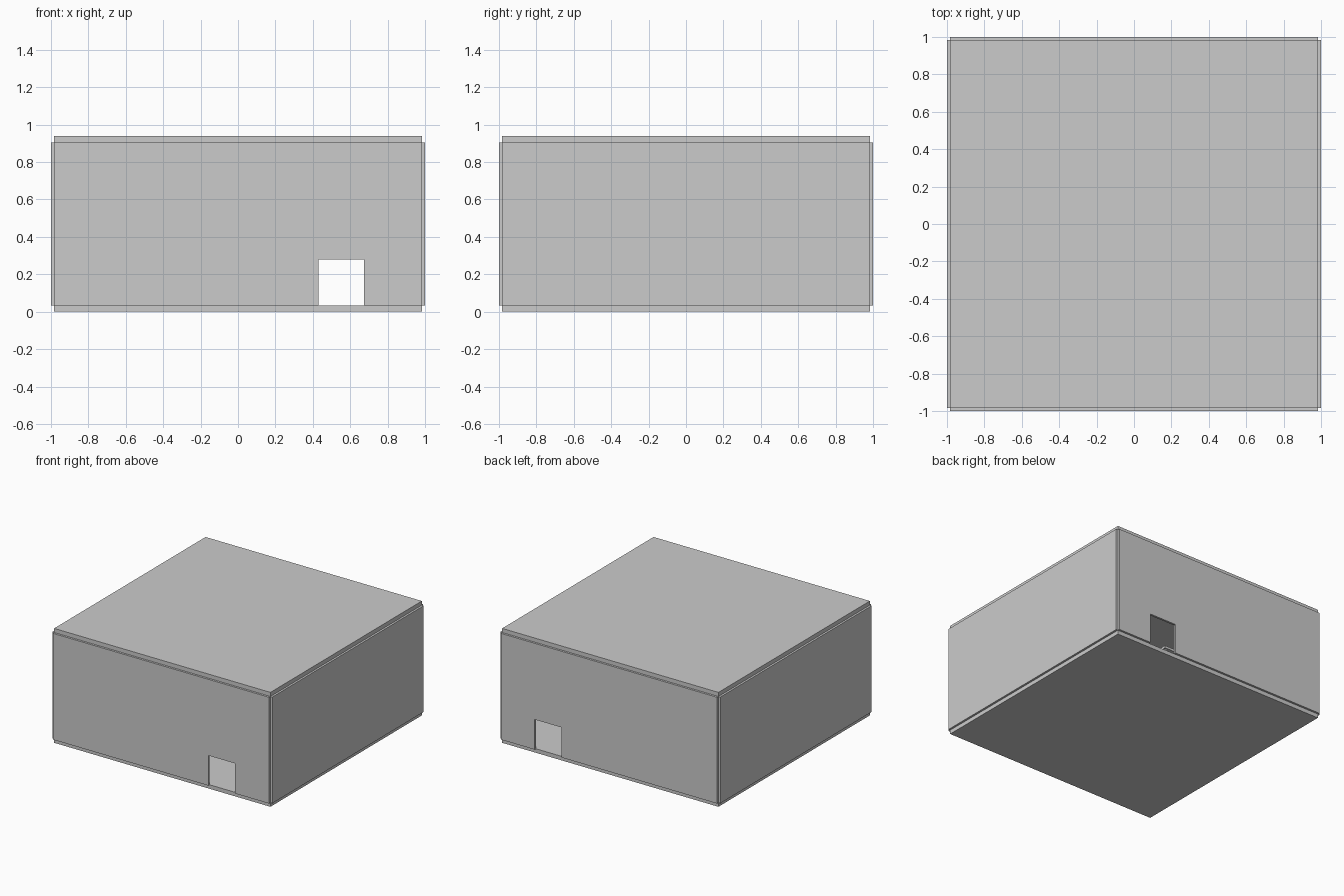
import bpy
import bmesh
from mathutils import Vector

if "Cube" in bpy.data.objects:
    bpy.data.objects.remove(bpy.data.objects["Cube"])

IN = 0.983            # half width of the room interior
FLOOR, CEIL, TOP = 0.033, 0.906, 0.94
DOOR = (0.43, 0.675, 0.28)


def prism(name, pts, offset):
    """Flat outline pushed along an offset into a solid."""
    bm = bmesh.new()
    face = bm.faces.new([bm.verts.new(p) for p in pts])
    new = bmesh.ops.extrude_face_region(bm, geom=[face], use_keep_orig=True)["geom"]
    verts = [g for g in new if isinstance(g, bmesh.types.BMVert)]
    bmesh.ops.translate(bm, verts=verts, vec=Vector(offset))
    bmesh.ops.recalc_face_normals(bm, faces=bm.faces)
    mesh = bpy.data.meshes.new(name)
    bm.to_mesh(mesh)
    bm.free()
    obj = bpy.data.objects.new(name, mesh)
    bpy.context.collection.objects.link(obj)
    return obj


def box(name, x0, x1, y0, y1, z0, z1):
    pts = [(x0, y0, z0), (x1, y0, z0), (x1, y1, z0), (x0, y1, z0)]
    return prism(name, pts, (0, 0, z1 - z0))


# Floor and ceiling slabs
box("floor", -IN, IN, -IN, IN, 0, FLOOR)
box("ceiling", -IN, IN, -IN, IN, CEIL, TOP)

# Side walls
box("left_wall", -1, -IN, -IN, IN, FLOOR, CEIL)
box("right_wall", IN, 1, -IN, IN, FLOOR, CEIL)

# Front and back walls with a doorway notch
a, b, h = DOOR
outline = [(-IN, FLOOR), (a, FLOOR), (a, h), (b, h), (b, FLOOR),
           (IN, FLOOR), (IN, CEIL), (-IN, CEIL)]
for name, s in (("front_wall", -1), ("back_wall", 1)):
    prism(name, [(x, s, z) for x, z in outline], (0, -s * (1 - IN), 0))

# Small table glimpsed through the back doorway
box("table_top", 0.18, 0.40, 0.60, 0.84, 0.16, 0.18)
for i, (x, y) in enumerate([(0.19, 0.61), (0.37, 0.61), (0.19, 0.81), (0.37, 0.81)]):
    box(f"table_leg_{i + 1}", x, x + 0.02, y, y + 0.02, FLOOR, 0.16)
